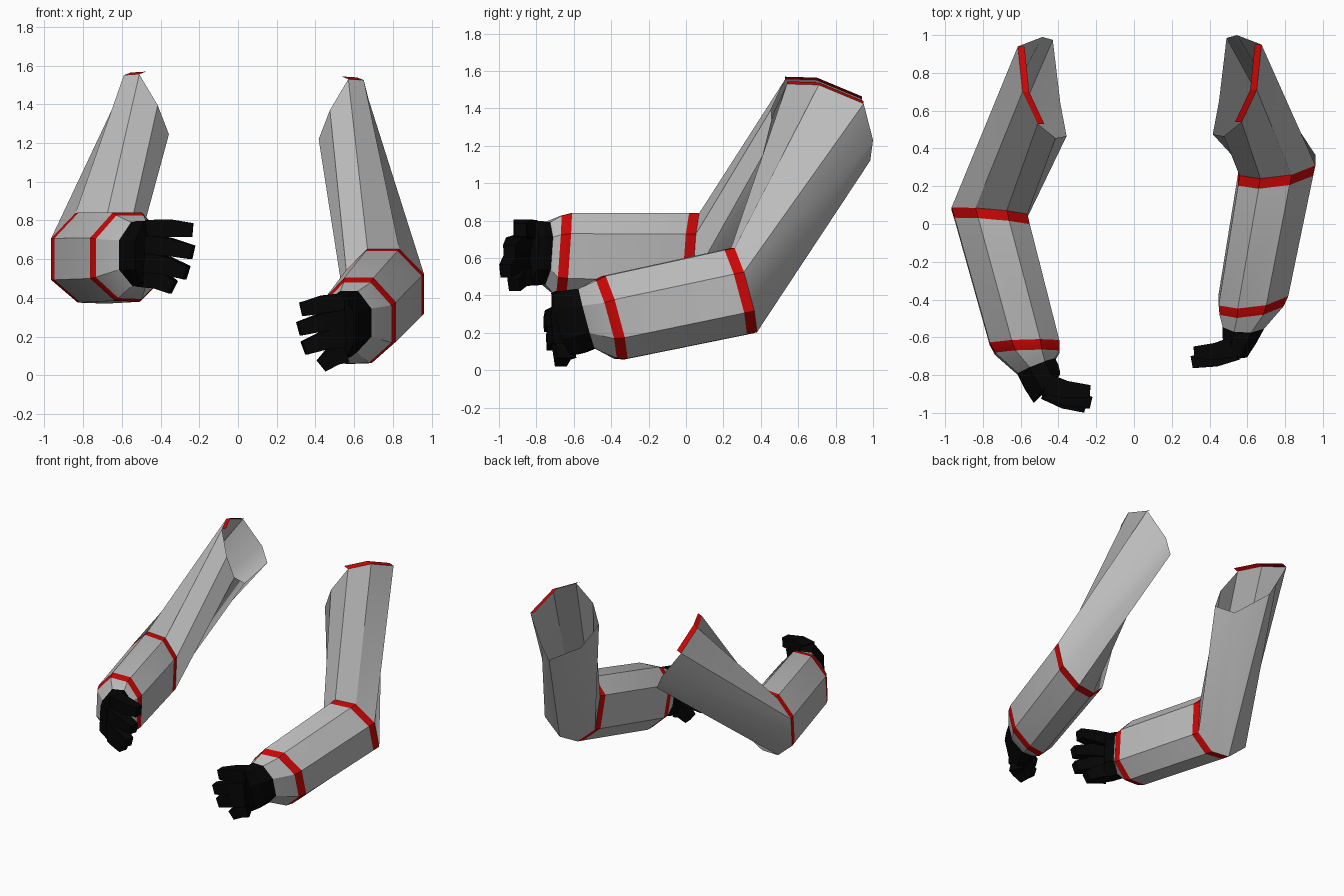
import bpy, bmesh, math
from mathutils import Vector as V

if "Cube" in bpy.data.objects:
    bpy.data.objects.remove(bpy.data.objects["Cube"], do_unlink=True)


def material(name, color):
    m = bpy.data.materials.new(name)
    m.use_nodes = True
    m.diffuse_color = (*color, 1)
    m.node_tree.nodes["Principled BSDF"].inputs["Base Color"].default_value = (*color, 1)
    return m


GREY = material("sleeve grey", (0.5, 0.5, 0.5))
RED = material("trim red", (0.6, 0.002, 0.002))
BLACK = material("glove black", (0.0015, 0.0015, 0.0015))

# Eight-sided arm section: (outward, up)
SECTION = [(-.08, .23), (.07, .23), (.185, .1), (.185, -.11),
           (.06, -.225), (-.07, -.23), (-.18, -.12), (-.18, .12)]

# Slanted shoulder opening, in the same order as the section
RIM = [(.57, .54, 1.53), (.65, .71, 1.525), (.675, .95, 1.425), (.545, 1.0, 1.23),
       (.49, .985, 1.12), (.45, .65, 1.1), (.417, .475, 1.22), (.475, .465, 1.37)]


def ring(center, u, v, su=1.0, sv=1.0):
    return [V(center) + V(u) * a * su + V(v) * b * sv for a, b in SECTION]


def loft(name, rings, mats, bands=(), cap=False, closed=True, smooth=None):
    """Skin a list of rings; the spans listed in bands use the second material."""
    bm = bmesh.new()
    rows = [[bm.verts.new(p) for p in r] for r in rings]
    n = len(rows[0])
    for i in range(len(rows) - 1):
        for j in range(n if closed else n - 1):
            k = (j + 1) % n
            f = bm.faces.new((rows[i][j], rows[i][k], rows[i + 1][k], rows[i + 1][j]))
            f.material_index = 1 if i in bands else 0
    if cap:
        bm.faces.new(rows[0])
        bm.faces.new(rows[-1])
    bmesh.ops.recalc_face_normals(bm, faces=bm.faces)
    mesh = bpy.data.meshes.new(name)
    bm.to_mesh(mesh)
    bm.free()
    for m in mats:
        mesh.materials.append(m)
    ob = bpy.data.objects.new(name, mesh)
    bpy.context.collection.objects.link(ob)
    if smooth:
        bpy.ops.object.select_all(action='DESELECT')
        ob.select_set(True)
        bpy.context.view_layer.objects.active = ob
        bpy.ops.object.shade_smooth_by_angle(angle=math.radians(smooth))


def finger_section(center, direction, wide, tall):
    d = V(direction).normalized()
    side = d.cross(V((0, 0, 1))).normalized()
    up = side.cross(d)
    return [V(center) + side * a * wide + up * b * tall
            for a, b in ((-1, -1), (1, -1), (1, 1), (-1, 1))]


def build_arm(side, wrist, elbow, cuff, knuckle, wrist_u, elbow_u, cuff_u, palm_u, v,
              rim, fingers):
    wrist, elbow = V(wrist), V(elbow)
    half = (elbow - wrist).normalized() * .028

    # Sleeve: cuff taper, wrist band, forearm, elbow band, upper arm
    cuff_ring = ring(cuff, cuff_u, v, .6, .72)
    rings = [cuff_ring,
             ring(wrist - half, wrist_u, v, .93, .94), ring(wrist + half, wrist_u, v, 1.01),
             ring(elbow - half, elbow_u, v, 1.09, 1.02),
             ring(elbow + half, elbow_u, v, 1.1, 1.02), rim]
    loft(side + "_sleeve", rings, [GREY, RED], bands=(1, 3), smooth=30)

    # Narrow lip along the top of the shoulder opening
    inward = V((-math.copysign(.035, wrist.x), 0, .014))
    edge = rim[:3]
    loft(side + "_shoulder_trim", [edge, [p + inward for p in edge]], [RED], closed=False)

    # Glove palm
    mid = (V(cuff) + V(knuckle)) / 2
    mid_u = (V(cuff_u) + V(palm_u)) / 2
    palm = [cuff_ring, ring(mid, mid_u, v, .6, .75), ring(knuckle, palm_u, v, .55, .74)]
    loft(side + "_palm", palm, [BLACK], cap=True)

    # Bent, tapered fingers, fanned out across the knuckles
    mean_y = sum(tip[1] for _, tip in fingers) / len(fingers)
    for i, (base_z, tip) in enumerate(fingers):
        base = V((knuckle[0], knuckle[1] + .4 * (tip[1] - mean_y), base_z))
        tip = V(tip)
        bend = base.lerp(tip, .45) + V((0, -.012, .01))
        loft(f"{side}_finger_{i + 1}",
             [finger_section(base, bend - base, .055, .052),
              finger_section(bend, tip - base, .046, .046),
              finger_section(tip, tip - bend, .032, .036)], [BLACK], cap=True)


left_rim = [V(p) for p in RIM]
right_rim = [V((.06 - p.x, p.y - .01, p.z + .025)) for p in left_rim]

build_arm("left", (.625, -.405, .275), (.752, .285, .42), (.578, -.53, .275),
          (.535, -.655, .245), (1, .12, 0), (1, .12, 0), (1, -.05, 0), (.62, -.32, 0),
          (0, -.26, .97), left_rim,
          [(.37, (.325, -.68, .34)), (.285, (.315, -.73, .24)),
           (.195, (.34, -.715, .14)), (.115, (.43, -.67, .048))])

build_arm("right", (-.57, -.655, .61), (-.755, .035, .605), (-.515, -.755, .625),
          (-.46, -.865, .625), (-1, -.03, 0), (-1, .09, 0), (-.9, -.35, 0), (-.7, -.75, 0),
          (0, .07, 1), right_rim,
          [(.75, (-.235, -.885, .75)), (.67, (-.235, -.945, .635)),
           (.58, (-.265, -.965, .53)), (.505, (-.335, -.92, .455))])
